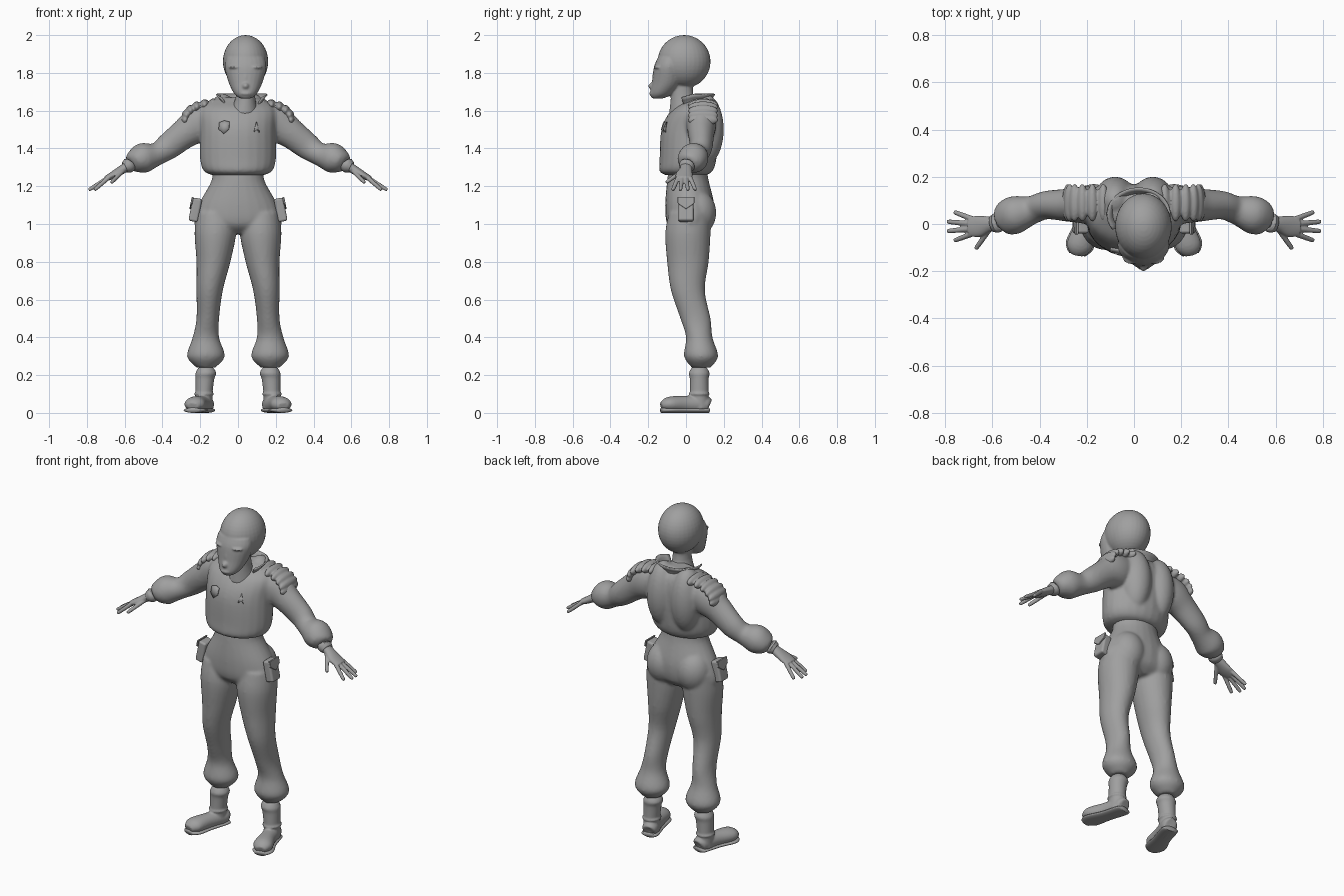
import bpy, bmesh
from math import sin, cos, pi, radians
from mathutils import Vector, Matrix

cube = bpy.data.objects.get("Cube")
if cube:
    bpy.data.objects.remove(cube, do_unlink=True)

colour = (0.35, 0.35, 0.35, 1)
grey = bpy.data.materials.new("plain grey")
grey.use_nodes = True
grey.diffuse_color = colour
grey.node_tree.nodes["Principled BSDF"].inputs["Base Color"].default_value = colour

X, Y, Z = Matrix.Identity(3)
SIDES = {"left": 1, "right": -1}


def spline(rings, steps=5):
    """Fill in smooth rings between the few given ones."""
    points = [Vector(ring) for ring in rings]
    padded = [points[0], *points, points[-1]]
    filled = []
    for before, start, end, after in zip(padded, padded[1:], padded[2:], padded[3:]):
        leave, arrive = (end - before) / 2, (after - start) / 2
        for step in range(steps):
            t = step / steps
            ease = t * t * (3 - 2 * t)
            filled.append(start * (1 - ease) + end * ease
                          + leave * (t * (1 - t) ** 2) - arrive * (t * t * (1 - t)))
    return filled + [points[-1]]


def loft(bm, rings, side=1, ref=X, upright=False, count=24):
    """Skin elliptical rings (x, y, z, radius along ref, other radius)."""
    rings = spline(rings)
    centres = [Vector((ring[0] * side, ring[1], ring[2])) for ring in rings]
    loops = []
    for i, ring in enumerate(rings):
        along = Z
        if not upright:
            along = (centres[min(i + 1, len(rings) - 1)] - centres[max(i - 1, 0)]).normalized()
        across = (ref - along * ref.dot(along)).normalized()
        other = along.cross(across)
        angles = [2 * pi * k / count for k in range(count)]
        loops.append([bm.verts.new(centres[i] + across * ring[3] * cos(a) + other * ring[4] * sin(a))
                      for a in angles])
    for low, high in zip(loops, loops[1:]):
        for k in range(count):
            bm.faces.new((low[k - 1], low[k], high[k], high[k - 1]))
    bm.faces.new(loops[0])
    bm.faces.new(loops[-1])


def blob(bm, centre, radii):
    """Add an ellipsoid."""
    bmesh.ops.create_uvsphere(bm, u_segments=32, v_segments=20, radius=1,
                              matrix=Matrix.Translation(centre) @ Matrix.Diagonal((*radii, 1)))


def finish(name, bm, voxel=0, relax=3):
    """Turn a bmesh into an object; a voxel size blends its parts into one skin."""
    bmesh.ops.recalc_face_normals(bm, faces=bm.faces)
    mesh = bpy.data.meshes.new(name)
    bm.to_mesh(mesh)
    bm.free()
    mesh.materials.append(grey)
    mesh.shade_smooth()
    ob = bpy.data.objects.new(name, mesh)
    bpy.context.collection.objects.link(ob)
    if voxel:
        blend = ob.modifiers.new("Blend", 'REMESH')
        blend.mode, blend.voxel_size, blend.use_smooth_shade = 'VOXEL', voxel, True
        smooth = ob.modifiers.new("Relax", 'SMOOTH')
        smooth.factor, smooth.iterations = 0.5, relax
    return ob


def soften(ob, width):
    """Round the edges of a hard-edged part."""
    bevel = ob.modifiers.new("Soft edge", 'BEVEL')
    bevel.width, bevel.segments = width, 3
    ob.modifiers.new("Normals", 'WEIGHTED_NORMAL')


# Jacket: puffed torso, back lobes either side of the spine, balloon sleeves
bm = bmesh.new()
loft(bm, [(0, 0, 1.26, .14, .11), (0, 0, 1.28, .18, .14), (0, .01, 1.34, .2, .15),
          (0, .02, 1.5, .2, .15), (0, .04, 1.6, .2, .12), (0, .06, 1.65, .15, .07),
          (0, .06, 1.67, .08, .04)], upright=True)
for side in SIDES.values():
    blob(bm, (.08 * side, .1, 1.5), (.09, .1, .19))
    loft(bm, [(.1, .06, 1.56, .08, .08), (.2, .08, 1.53, .08, .1), (.28, .08, 1.48, .07, .08),
              (.37, .08, 1.41, .06, .07), (.43, .06, 1.37, .06, .06), (.5, .04, 1.35, .08, .08),
              (.55, .02, 1.33, .07, .06), (.57, .01, 1.32, .04, .04)], side, Y)
jacket = finish("jacket", bm, 0.01)

# Trousers: hips, seat and legs gathered above the ankle
bm = bmesh.new()
loft(bm, [(0, .01, 1.3, .14, .1), (0, .01, 1.23, .14, .11), (0, .02, 1.1, .21, .13),
          (0, .02, 1, .23, .12), (0, .02, .95, .15, .07)], upright=True)
for side in SIDES.values():
    blob(bm, (.1 * side, .06, 1.06), (.1, .1, .12))
    loft(bm, [(.12, .02, 1.06, .1, .11), (.12, .01, .95, .11, .12), (.13, .01, .8, .09, .11),
              (.15, .01, .65, .07, .09), (.16, .05, .5, .06, .08), (.17, .07, .4, .07, .07),
              (.17, .08, .3, .1, .09), (.17, .08, .24, .05, .05)], side, upright=True)
finish("trousers", bm, 0.01)

# Head: large egg-shaped cranium, narrow face and jaw, slim neck
mid = .04
bm = bmesh.new()
blob(bm, (mid, -.01, 1.86), (.12, .14, .14))
loft(bm, [(mid, -.15, 1.665, .03, .03), (mid, -.13, 1.69, .06, .06), (mid, -.1, 1.75, .09, .08),
          (mid, -.09, 1.83, .11, .08), (mid, -.08, 1.88, .1, .07)], upright=True)
loft(bm, [(mid, -.02, 1.8, .05, .06), (mid, -.02, 1.68, .05, .06), (.03, 0, 1.58, .08, .09)],
     upright=True)
blob(bm, (mid, -.17, 1.73), (.02, .03, .02))
blob(bm, (mid, -.16, 1.77), (.01, .02, .04))
blob(bm, (mid, -.18, 1.69), (.03, .015, .01))
for side in SIDES.values():
    blob(bm, (mid + .05 * side, -.14, 1.83), (.04, .03, .01))
    blob(bm, (mid + .05 * side, -.14, 1.8), (.024, .02, .012))
    blob(bm, (mid + .05 * side, -.13, 1.77), (.03, .03, .02))
finish("head", bm, 0.006)

# Flared collar, open at the front where its ends dip
bm = bmesh.new()
rows = []
for step in range(6):
    rise = step / 5
    flare = .04 * rise ** 2
    angles = [radians(-35 + 10 * k) for k in range(26)]
    rows.append([bm.verts.new((.02 + (.09 + flare) * cos(a), .04 + (.08 + flare * .7) * sin(a),
                               1.61 + .08 * rise + .03 * min(0, sin(a)))) for a in angles])
for low, high in zip(rows, rows[1:]):
    for k in range(len(low) - 1):
        bm.faces.new((low[k], low[k + 1], high[k + 1], high[k]))
collar = finish("collar", bm)
collar.modifiers.new("Thickness", 'SOLIDIFY').thickness = 0.008

for label, side in SIDES.items():
    # Shoulder pad of ribs stepping round the shoulder
    bm = bmesh.new()
    for rib in range(6):
        turn = radians(18 * rib)
        blob(bm, ((.13 + .15 * sin(turn)) * side, .09, 1.55 + .085 * cos(turn)), (.024, .08, .03))
    finish(label + "_shoulder_pad", bm, 0.006, 2)

    # Wrist band
    bm = bmesh.new()
    loft(bm, [(.57, .01, 1.32, .035, .035), (.58, .005, 1.31, .042, .04),
              (.6, 0, 1.3, .035, .03)], side, Y)
    finish(label + "_wrist_band", bm)

    # Hand: palm, four fanned fingers and a thumb
    bm = bmesh.new()
    loft(bm, [(.56, 0, 1.32, .03, .026), (.61, 0, 1.29, .033, .024), (.66, -.01, 1.26, .045, .02),
              (.7, -.01, 1.24, .04, .014)], side, Y)
    digits = [((.61, -.02, 1.28), (.67, -.105, 1.22))]
    for k in range(4):
        digits.append(((.68, .02 - .02 * k, 1.25), (.805 - .015 * abs(2 * k - 3), .05 - .04 * k, 1.18)))
    for base, tip in digits:
        base, tip = Vector(base), Vector(tip)
        rings = [(*base.lerp(tip, along), thick, thick) for along, thick in ((0, .012), (.9, .01), (1, .004))]
        loft(bm, rings, side, Z, count=12)
    finish(label + "_hand", bm, 0.004, 2)

    # Boot: shaft with a padded top, ankle strap and splayed foot
    bm = bmesh.new()
    loft(bm, [(.17, .07, .24, .04, .04), (.17, .07, .21, .055, .055), (.175, .07, .18, .05, .05),
              (.18, .07, .1, .045, .05), (.18, .07, .02, .045, .05)], side, upright=True)
    blob(bm, (.18 * side, .07, .1), (.053, .056, .015))
    foot = [(.165, .12, .04, .03, .03), (.17, .1, .045, .045, .045), (.2, 0, .045, .045, .045),
            (.23, -.09, .045, .055, .04), (.24, -.13, .035, .03, .02)]
    loft(bm, foot, side)
    finish(label + "_boot", bm, 0.006)

    # Sole follows the foot, slightly wider
    bm = bmesh.new()
    loft(bm, [(x, y, .014, width + .005, .014) for x, y, z, width, height in foot], side)
    finish(label + "_sole", bm)

    # Hip pocket with pointed flap, leaning out at the bottom
    place = Matrix.Translation((.226 * side, 0, 1.075)) @ Matrix.Rotation(-.2 * side, 4, 'Y')
    bm = bmesh.new()
    bmesh.ops.create_cube(bm, size=1, matrix=place @ Matrix.Diagonal((.05, .08, .125, 1)))
    soften(finish(label + "_pocket", bm), .012)
    bm = bmesh.new()
    flap = [(-.044, .066), (.044, .066), (.044, .03), (0, 0), (-.044, .03)]
    face = bm.faces.new([bm.verts.new(place @ Vector((.022 * side, y, z))) for y, z in flap])
    grown = bmesh.ops.extrude_face_region(bm, geom=[face])["geom"]
    bmesh.ops.translate(bm, verts=[v for v in grown if isinstance(v, bmesh.types.BMVert)],
                        vec=X * .01 * side)
    soften(finish(label + "_pocket_flap", bm), .003)


def patch(name, x, half_outline):
    """Lay a thin symmetrical patch on the chest."""
    outline = half_outline + [(-u, v) for u, v in reversed(half_outline) if u]
    bm = bmesh.new()
    face = bm.faces.new([bm.verts.new((x + u, -.14, 1.52 + v)) for u, v in outline])
    bmesh.ops.poke(bm, faces=[face])
    ob = finish(name, bm)
    wrap = ob.modifiers.new("Lie on jacket", 'SHRINKWRAP')
    wrap.target, wrap.offset, wrap.wrap_mode = jacket, 0.004, 'ABOVE_SURFACE'
    thick = ob.modifiers.new("Thickness", 'SOLIDIFY')
    thick.thickness, thick.offset = 0.008, 0


patch("shield_patch", -.08, [(0, .04), (.033, .03), (.03, -.015), (0, -.04)])
patch("pointed_patch", .11, [(0, .036), (.02, -.03), (0, -.016)])
